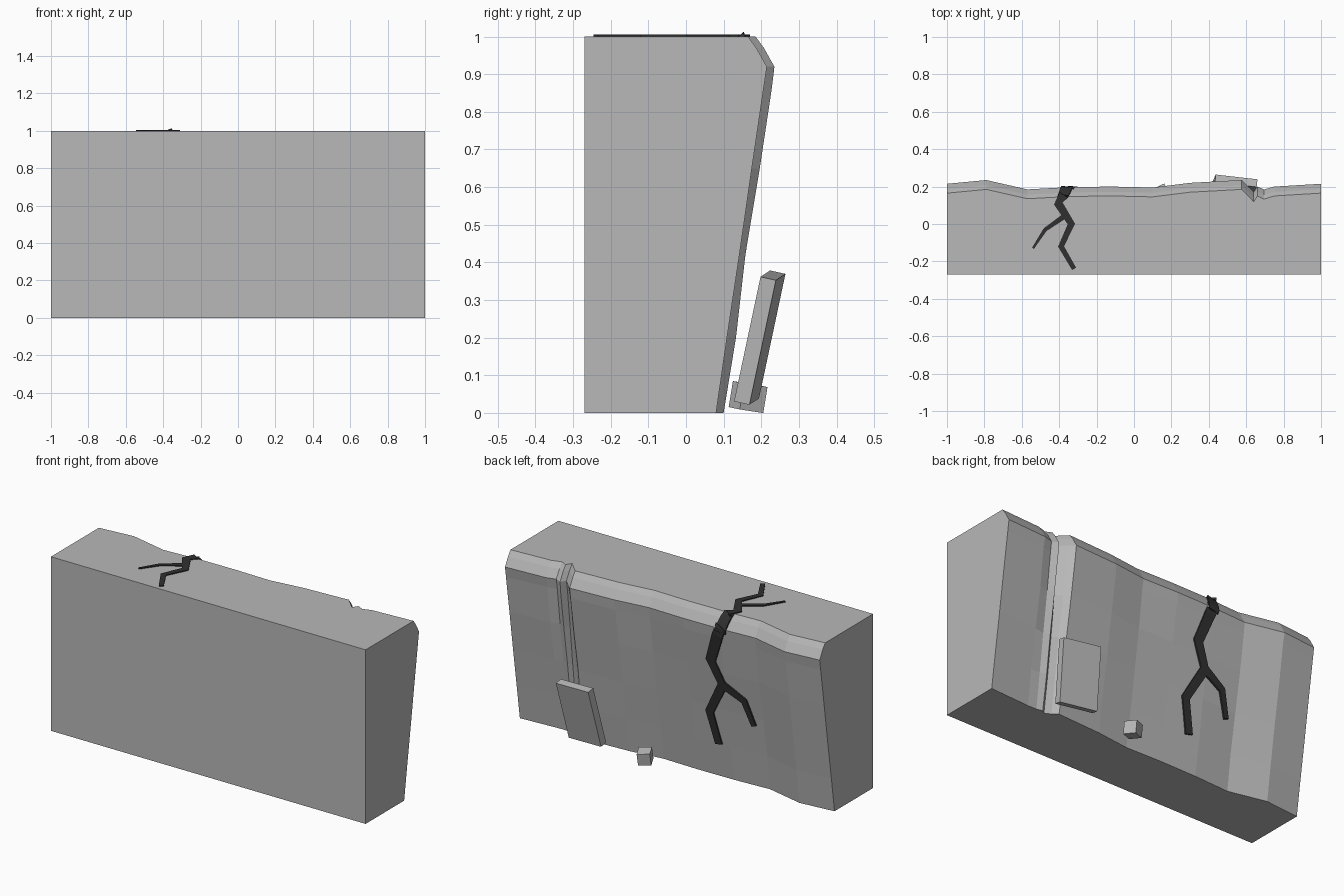
import bpy, bmesh, math, random
from mathutils import Vector

random.seed(4)
if "Cube" in bpy.data.objects:
    bpy.data.objects.remove(bpy.data.objects["Cube"], do_unlink=True)


def material(name, value):
    m = bpy.data.materials.new(name)
    m.use_nodes = True
    col = (value, value, value, 1)
    m.diffuse_color = col
    m.node_tree.nodes["Principled BSDF"].inputs["Base Color"].default_value = col
    return m


concrete = material("concrete grey", 0.48)
dark = material("crack black", 0.03)


def finish(bm, name, mat):
    bmesh.ops.recalc_face_normals(bm, faces=bm.faces)
    mesh = bpy.data.meshes.new(name)
    bm.to_mesh(mesh)
    bm.free()
    mesh.materials.append(mat)
    obj = bpy.data.objects.new(name, mesh)
    bpy.context.collection.objects.link(obj)
    return obj


# Back face: columns (x, offset) and rows (z, y), wavy with a vertical groove
FRONT = -0.27
columns = [(-1, 0), (-.79, .02), (-.57, -.03), (-.35, -.018), (-.12, -.015),
           (.1, -.02), (.3, .005), (.575, .02), (.605, -.01), (.64, -.046),
           (.66, -.015), (.695, -.032), (.75, -.015), (1, 0)]
rows = [(0, .08), (.2, .109), (.42, .142), (.65, .175), (.86, .206),
        (.92, .215), (.97, .187), (1, .165)]


def depth(x, off, z, y):
    if .58 < x < .75:
        off *= .45 + .55 * z          # groove gets shallower downwards
    rough = random.uniform(-.005, .005) if abs(x) < 1 and 0 < z < .9 else 0
    return y + off + rough


grid = [[depth(x, o, z, y) for z, y in rows] for x, o in columns]


def locate(value, stops):
    i = 0
    while i < len(stops) - 2 and value > stops[i + 1][0]:
        i += 1
    a, b = stops[i][0], stops[i + 1][0]
    return i, min(max((value - a) / (b - a), 0), 1)


def back_y(x, z):
    i, s = locate(x, columns)
    j, t = locate(z, rows)
    low = grid[i][j] * (1 - s) + grid[i + 1][j] * s
    high = grid[i][j + 1] * (1 - s) + grid[i + 1][j + 1] * s
    return low * (1 - t) + high * t


# Wall block
bm = bmesh.new()
back = [[bm.verts.new((x, grid[i][j], z)) for j, (z, _) in enumerate(rows)]
        for i, (x, _) in enumerate(columns)]
bl, br, tr, tl = [bm.verts.new((x, FRONT, z)) for x, z in ((-1, 0), (1, 0), (1, 1), (-1, 1))]
for a, b in zip(back, back[1:]):
    for j in range(len(rows) - 1):
        bm.faces.new((a[j], b[j], b[j + 1], a[j + 1]))
bm.faces.new((bl, br, tr, tl))
bm.faces.new([bl, tl] + back[0][::-1])
bm.faces.new([br, tr] + back[-1][::-1])
bm.faces.new([tl, tr] + [c[-1] for c in back[::-1]])
bm.faces.new([bl, br] + [c[0] for c in back[::-1]])
finish(bm, "wall_block", concrete)


# Cracks: thin tapering ribbons laid over the top and the back
def on_top(u, v, lift):
    return Vector((u, v, 1 + lift * .6))


def on_back(u, v, lift):
    out = Vector((0, 1, 0)) if v < .92 else Vector((0, .7, .7))
    return Vector((u, back_y(u, v), v)) + out * lift


def crack(name, place, path, start, end):
    pts = [Vector(p) for p in path]
    last = len(pts) - 1
    sections = []
    bm = bmesh.new()
    for k, p in enumerate(pts):
        d = (pts[min(k + 1, last)] - pts[max(k - 1, 0)]).normalized()
        w = (start + (end - start) * k / last) / 2
        n = Vector((-d.y, d.x)) * w
        sections.append((p + n, p - n))
    rings = []
    for (a0, b0), (a1, b1) in zip(sections, sections[1:]):
        for t in (0, .25, .5, .75):
            rings.append((a0.lerp(a1, t), b0.lerp(b1, t)))
    rings.append(sections[-1])
    loops = [[bm.verts.new(place(p.x, p.y, h))
              for p, h in ((a, .009), (b, .009), (b, -.012), (a, -.012))] for a, b in rings]
    for p, q in zip(loops, loops[1:]):
        for k in range(4):
            bm.faces.new((p[k], p[(k + 1) % 4], q[(k + 1) % 4], q[k]))
    bm.faces.new(loops[0])
    bm.faces.new(loops[-1])
    finish(bm, name, dark)


crack("top_crack", on_top, [(-.375, .155), (-.405, .11), (-.335, 0), (-.39, -.12), (-.32, -.24)], .055, .025)
crack("top_crack_branch", on_top, [(-.36, .05), (-.475, -.03), (-.54, -.13)], .03, .012)
crack("crest_crack", on_back, [(-.38, .998), (-.37, .97), (-.355, .9)], .055, .065)
crack("back_crack", on_back, [(-.355, .93), (-.277, .71), (-.338, .576), (-.236, .387), (-.278, .2)], .065, .045)
crack("back_crack_branch", on_back, [(-.325, .585), (-.464, .51), (-.51, .37)], .05, .03)


# Fallen pieces
def chunk(name, centre, size, angles):
    bm = bmesh.new()
    bmesh.ops.create_cube(bm, size=1)
    bmesh.ops.scale(bm, vec=size, verts=bm.verts)
    obj = finish(bm, name, concrete)
    obj.location = centre
    obj.rotation_euler = [math.radians(a) for a in angles]


chunk("leaning_slab", (.53, .196, .2), (.225, .042, .34), (-12.5, 4.3, -6.5))
chunk("rubble_cube", (.145, .165, .042), (.07, .07, .07), (-8, 5, 25))
